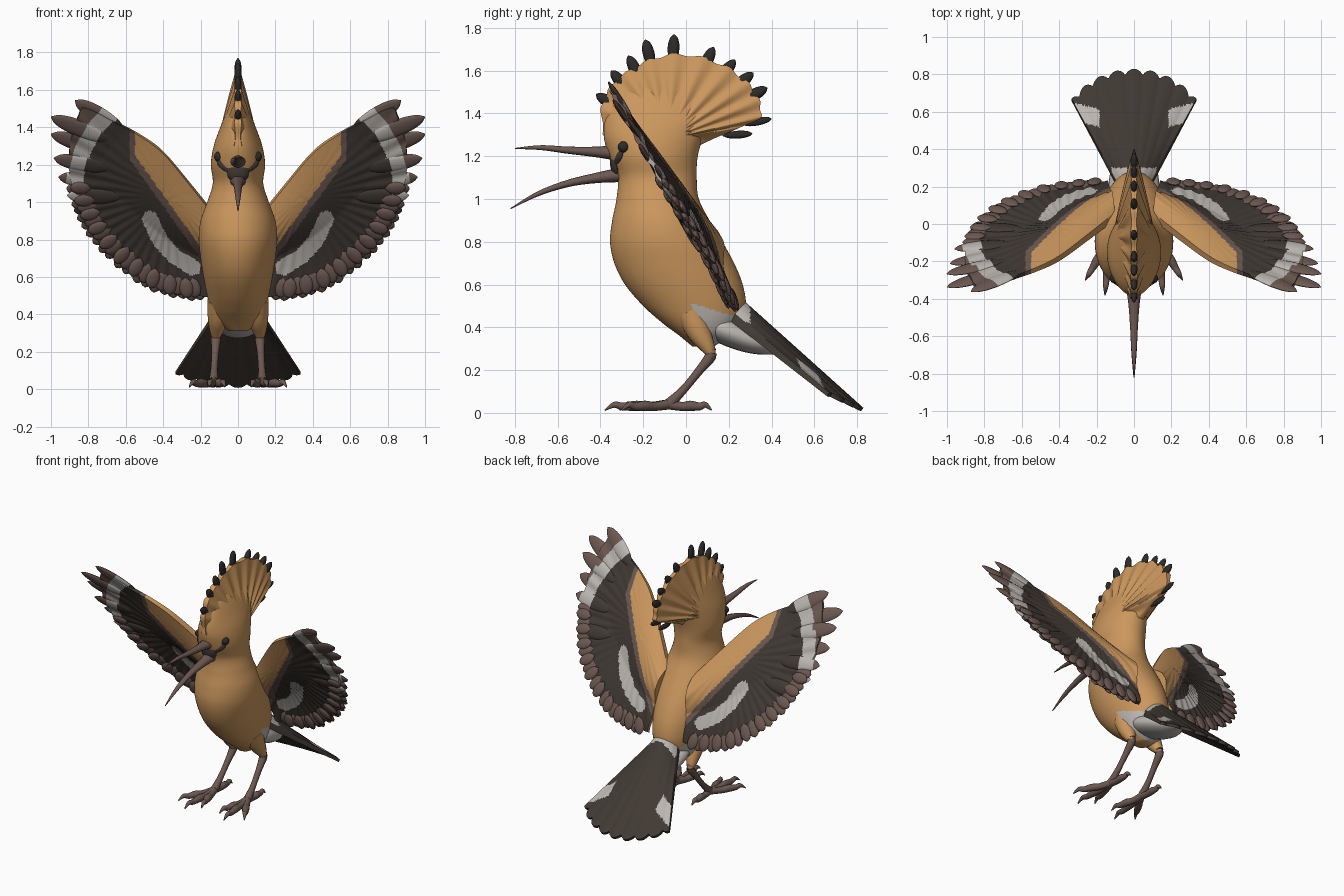
import bpy, bmesh, math
from mathutils import Vector as V

if "Cube" in bpy.data.objects:
    bpy.data.objects.remove(bpy.data.objects["Cube"])

def mat(name, c):
    m = bpy.data.materials.new(name)
    m.diffuse_color = (*c, 1)
    m.use_nodes = True
    m.node_tree.nodes["Principled BSDF"].inputs["Base Color"].default_value = m.diffuse_color
    return m

TAN = mat("tan", (.60, .31, .11))
DARK = mat("dark_brown", (.052, .041, .034))
BROWN = mat("brown", (.15, .098, .083))
PALE = mat("pale_grey", (.50, .47, .44))
BLACK = mat("black", (.026, .024, .023))
MATS = [TAN, DARK, BROWN, PALE, BLACK]
tan, dark, brown, pale, black = range(5)

def spline(pts, n):
    """Catmull-Rom samples through tuples of any size."""
    out, k = [], len(pts) - 1
    for i in range(n + 1):
        t = i / n * k
        j = min(int(t), k - 1)
        f = t - j
        a, b, c, d = (pts[min(max(j + o, 0), k)] for o in (-1, 0, 1, 2))
        out.append(tuple(.5 * (2 * q + (r - p) * f + (2 * p - 5 * q + 4 * r - s) * f * f
                   + (3 * q - p - 3 * r + s) * f ** 3) for p, q, r, s in zip(a, b, c, d)))
    return out

def loft(bm, rings):
    vs = [[bm.verts.new(p) for p in r] for r in rings]
    n = len(vs[0])
    for a, b in zip(vs, vs[1:]):
        for i in range(n):
            bm.faces.new((a[i], a[(i + 1) % n], b[(i + 1) % n], b[i]))
    bm.faces.new(vs[0])
    bm.faces.new(vs[-1])

def tube(bm, pts, n=12, ref=(0, 0, 1), flat=1, sides=12):
    """Tapered tube through (x, y, z, radius) points; flat squashes it along ref."""
    s = spline(pts, n)
    rings = []
    for i, p in enumerate(s):
        t = V(s[min(i + 1, n)][:3]) - V(s[max(i - 1, 0)][:3])
        a = t.cross(V(ref)).normalized()
        b = a.cross(t).normalized() * flat
        r = max(p[3], .002)
        rings.append([V(p[:3]) + r * (a * math.cos(q) + b * math.sin(q))
                      for q in (2 * math.pi * k / sides for k in range(sides))])
    loft(bm, rings)

def blade(bm, base, tip, w, ref, flat=.3):
    b, t = V(base), V(tip)
    tube(bm, [(*b.lerp(t, f), w * r) for f, r in
              ((0, .1), (.2, .75), (.45, 1), (.7, .95), (.9, .6), (1, .05))], 20, ref, flat)

def finish(bm, name, rule, mirror=False):
    """rule is a colour, or a function of face centre and normal."""
    bmesh.ops.recalc_face_normals(bm, faces=bm.faces)
    me = bpy.data.meshes.new(name)
    used = {}
    for f in bm.faces:
        k = rule(f.calc_center_median(), f.normal) if callable(rule) else rule
        f.material_index = used.setdefault(k, len(used))
    bm.to_mesh(me)
    bm.free()
    for k in used:
        me.materials.append(MATS[k])
    ob = bpy.data.objects.new(name, me)
    bpy.context.collection.objects.link(ob)
    if mirror:
        ob.modifiers.new("mirror", 'MIRROR')
    bpy.ops.object.select_all(action='DESELECT')
    ob.select_set(True)
    bpy.context.view_layer.objects.active = ob
    bpy.ops.object.shade_smooth_by_angle(angle=math.radians(50))

# Body, neck and head: rings of (z, front y, back y, half width)
prof = [(.31, .03, .13, .05), (.36, -.03, .2, .115), (.42, -.11, .255, .145), (.5, -.2, .28, .165),
        (.6, -.285, .265, .185), (.7, -.335, .225, .2), (.8, -.355, .17, .21), (.9, -.345, .11, .2),
        (1, -.325, .06, .165), (1.1, -.32, .05, .135), (1.2, -.36, .055, .145), (1.3, -.385, .085, .13),
        (1.4, -.37, .13, .095), (1.5, -.3, .11, .055), (1.56, -.2, 0, .015)]
bm = bmesh.new()
loft(bm, [[(w * math.cos(a), (f + b) / 2 + (b - f) / 2 * math.sin(a), z)
           for a in (math.pi * k / 48 for k in range(96))] for z, f, b, w in spline(prof, 140)])
finish(bm, "body", lambda c, n: pale if c.z < .52 - .3 * c.y and c.y > .02 + .6 * (.5 - c.z) else tan)

# Fan crest: corrugated lens in the side plane
CY, CZ = -.08, 1.28
rim = spline([(-.385, 1.3), (-.395, 1.42), (-.355, 1.52), (-.28, 1.59), (-.18, 1.645), (-.06, 1.675),
              (.08, 1.66), (.2, 1.61), (.29, 1.54), (.34, 1.46), (.345, 1.38), (.23, 1.325), (.06, 1.25)], 120)
bm = bmesh.new()
rings = []
for i, (y, z) in enumerate(rim):
    ring = []
    S = [k / 14 for k in range(15)]
    wave = math.cos(2 * math.pi * i / 10)
    for sx, ss in ((1, S), (-1, S[::-1])):
        for s in ss:
            h = (.1 * (1 - s) + .016) * (1 + .18 * s * wave)
            r = s * (1 + .015 * wave)
            ring.append((sx * h, CY + r * (y - CY), CZ + r * (z - CZ)))
    rings.append(ring)
loft(bm, rings)
finish(bm, "crest", tan)

bm = bmesh.new()
for y, z in ((-.42, 1.49), (-.35, 1.6), (-.27, 1.67), (-.19, 1.745), (-.055, 1.77), (.13, 1.71),
             (.23, 1.65), (.315, 1.59), (.38, 1.52), (.4, 1.375), (.31, 1.305)):
    d = V((0, y - CY, z - CZ)).normalized()
    t = V((0, y, z))
    blade(bm, t - d * .14, t, .027 if z > 1.45 else .018, (1, 0, 0), .7)
finish(bm, "crest_tips", black)

# Face
bm = bmesh.new()
tube(bm, [(0, -.3, 1.215, .05), (0, -.42, 1.22, .031), (0, -.55, 1.228, .021),
          (0, -.68, 1.24, .014), (0, -.8, 1.236, .003)], 24, flat=.8)
finish(bm, "upper_beak", brown)
bm = bmesh.new()
tube(bm, [(0, -.29, 1.115, .045), (0, -.42, 1.098, .03), (0, -.55, 1.073, .021),
          (0, -.69, 1.025, .014), (0, -.82, .955, .003)], 24, flat=.8)
finish(bm, "lower_beak", brown)
bm = bmesh.new()
for s in (-1, 1):
    blade(bm, (s * .115, -.295, 1.225), (0, -.34, 1.17), .035, (0, 1, 0), .5)
blade(bm, (0, -.33, 1.24), (0, -.32, 1.1), .06, (0, 1, 0), .5)
finish(bm, "mouth", dark)
bm = bmesh.new()
tube(bm, [(.075, -.285, 1.243, .024), (.1, -.29, 1.243, .029), (.12, -.293, 1.243, .02),
          (.128, -.293, 1.243, .004)], 8)
finish(bm, "eyes", black, True)

# Wings: sheet between a leading and a trailing curve, given in (x, z)
N = V((.06, 1, .57)).normalized()
def on_wing(x, z, off=0):
    return V((x, -.21 - .57 * (z - 1.3) - .06 * (x - .5) - .5 * max(0, .8 - z) ** 2, z)) + N * off

patch = [V(p) for p in ((.24, .65), (.34, .71), (.42, .8), (.47, .91))]
def wing_colour(c, n):
    x, z = c.x, c.z
    line = z - 1.39 * (x - .25)
    if x < .55 and line > .83: return tan
    if x < .58 and line > .77: return brown
    p = V((x, z))
    for a, b in zip(patch, patch[1:]):
        f = min(max((p - a).dot(b - a) / (b - a).length_squared, 0), 1)
        if (p - a.lerp(b, f)).length < .042: return pale
    r = math.hypot(x - .3, z - 1.05)
    if r > .62: return brown
    return pale if r > .53 and z > 1 else dark

NT = 150
lead = spline([(.1, .9), (.26, 1.1), (.4, 1.265), (.52, 1.355), (.65, 1.425), (.77, 1.49), (.83, 1.51)], NT)
trail = spline([(.14, .5), (.3, .51), (.48, .565), (.66, .7), (.79, .85), (.86, 1), (.9, 1.15),
                (.9, 1.3), (.87, 1.42), (.84, 1.495)], NT)
bm = bmesh.new()
rings = []
for i in range(NT + 1):
    t, ring = i / NT, []
    vs = [k / 70 for k in range(71)]
    for side, order in ((1, vs), (-1, vs[::-1])):
        for v in order:
            x, z = (a + (b - a) * v for a, b in zip(lead[i], trail[i]))
            h = .011 + .06 * max(0, 1 - t / .6) * math.sin(math.pi * min(1, v / .6 + .06))
            ripple = .005 * v * math.sin(44 * math.atan2(z - 1.05, x - .35))
            ring.append(on_wing(x, z, side * h + ripple))
    rings.append(ring)
loft(bm, rings)
finish(bm, "wings", wing_colour, True)

# Long feathers at the wing tip
bm = bmesh.new()
for k, (bx, bz, tx, tz) in enumerate(((.6, 1.37, .87, 1.54), (.68, 1.33, 1, 1.46), (.68, 1.26, 1, 1.36),
        (.68, 1.18, .985, 1.24), (.66, 1.1, .96, 1.13), (.62, 1.03, .915, 1.04), (.6, .97, .875, .95))):
    o = .008 * (-1) ** k
    blade(bm, on_wing(bx, bz, o), on_wing(tx, tz, o), .048, N, .3)
finish(bm, "wing_tip_feathers", wing_colour, True)

# Short overlapping feathers on the trailing edge
bm = bmesh.new()
for row, (inset, out) in enumerate(((.08, .035), (.1, .01))):
    for k in range(20):
        x, z = trail[int(8 + k * 4.4 + row * 2.2)]
        d = V((x - .35, z - 1.05)).normalized()
        o = (.012, -.012)[row] + .006 * (-1) ** k
        blade(bm, on_wing(x - d.x * inset, z - d.y * inset, o),
              on_wing(x + d.x * out, z + d.y * out, o), .036, N, .4)
finish(bm, "trailing_feathers", brown, True)

# Tail fan: drooping sides, scalloped end, pale spots on top
bm = bmesh.new()
rings = []
for i in range(109):
    u = i / 54 - 1
    a = u * math.radians(28.5)
    lobe = abs(math.cos(math.pi * u * 4))
    end = .745 - .075 * u * u + .03 * lobe ** .6
    ring = []
    S = [k / 50 for k in range(51)]
    for side, order in ((1, S), (-1, S[::-1])):
        for s in order:
            r = .14 + (end - .14) * s
            x, y = r * math.sin(a), .045 + r * math.cos(a)
            z = .515 - .885 * (y - .25) - .1 * u * u * (1 - .3 * s)
            h = side * (.022 - .012 * s) + .006 * s * lobe
            ring.append((x, y + .6 * h, max(z + .8 * h, .003)))
    rings.append(ring)
loft(bm, rings)
def tail_colour(c, n):
    if c.y < .3: return pale if abs(c.x) < .12 else dark
    s = c.y - .25 * (abs(c.x) - .25)
    return pale if n.z > 0 and abs(c.x) > .185 and .535 < s < .63 else dark
finish(bm, "tail", tail_colour)

# Pale feathers under the tail
bm = bmesh.new()
tube(bm, [(0, .06, .43, .07), (0, .15, .4, .13), (0, .26, .355, .13), (0, .36, .32, .1),
          (0, .45, .285, .02)], 20, flat=.5, sides=20)
finish(bm, "undertail", pale)

# Legs
bm = bmesh.new()
tube(bm, [(.095, .02, .47, .07), (.105, .06, .38, .058), (.115, .1, .31, .036), (.118, .12, .27, .02)], 14)
finish(bm, "thighs", tan, True)
bm = bmesh.new()
tube(bm, [(.115, .11, .3, .026), (.118, .115, .265, .027), (.122, .06, .195, .02),
          (.127, -.01, .11, .019), (.13, -.075, .045, .026)], 16)
finish(bm, "shanks", brown, True)

# Toes with curved claws
bm = bmesh.new()
for tx, ty in ((.26, -.3), (.155, -.38), (.07, -.31), (.13, .12)):
    def along(f, z, r):
        return (.13 + (tx - .13) * f, -.08 + (ty + .08) * f, z, r)
    tube(bm, [along(0, .04, .024), along(.3, .03, .021), along(.5, .033, .024), along(.72, .03, .018),
              along(.85, .038, .014), along(1, .012, .003)], 20)
finish(bm, "toes", brown, True)
